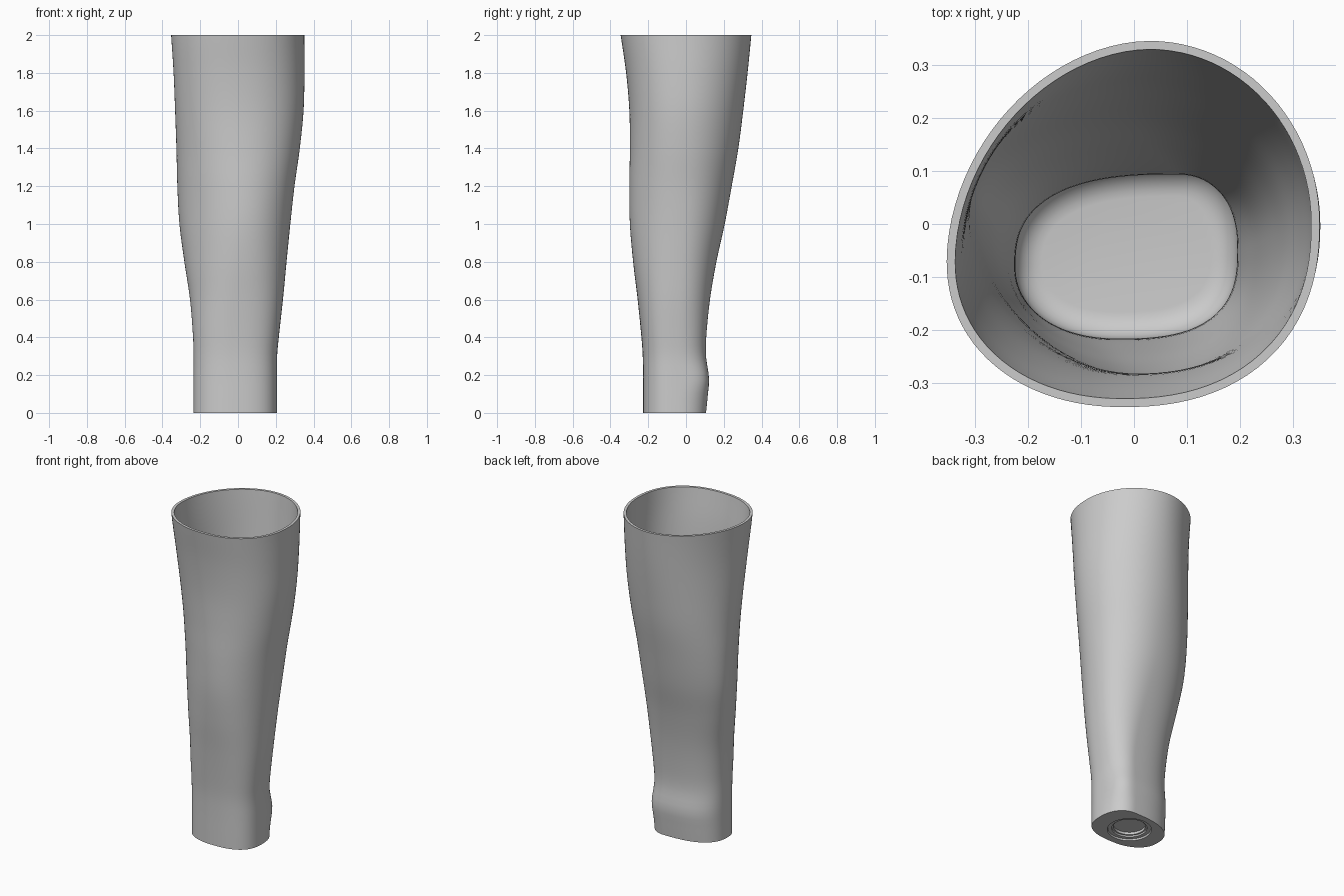
import bpy, bmesh, math
from mathutils import Vector

default_cube = bpy.data.objects.get("Cube")
if default_cube:
    bpy.data.objects.remove(default_cube)

SEGMENTS = 96
ROWS = 56
FLOOR = 0.07
FILLET = 0.05
HEIGHT = 2.0

# Silhouette of the shell: height, then left, right, front and back extents
LEVELS = [
    (0.0, -0.235, 0.206, -0.227, 0.106),
    (0.1, -0.235, 0.206, -0.227, 0.116),
    (0.18, -0.235, 0.206, -0.227, 0.122),
    (0.3, -0.235, 0.207, -0.229, 0.106),
    (0.4, -0.238, 0.216, -0.236, 0.107),
    (0.6, -0.254, 0.238, -0.256, 0.127),
    (0.8, -0.284, 0.257, -0.28, 0.161),
    (1.0, -0.31, 0.277, -0.297, 0.205),
    (1.2, -0.321, 0.299, -0.3, 0.242),
    (1.4, -0.326, 0.327, -0.297, 0.277),
    (1.6, -0.333, 0.347, -0.3, 0.303),
    (1.8, -0.341, 0.352, -0.317, 0.326),
    (2.0, -0.354, 0.351, -0.346, 0.346),
]

# Section shape at ankle, calf and rim:
# y of the left and right extremes, x of the front and back extremes,
# then fullness of the right back, left back, left front, right front corners
SHAPES = [
    (0.35, (-0.08, -0.05, -0.03, 0.08, 2.2, 2.6, 2.15, 2.7)),
    (1.1, (0.03, -0.02, 0.02, 0.0, 2.1, 2.0, 1.9, 2.1)),
    (2.0, (-0.07, 0.0, -0.02, 0.03, 2.0, 1.88, 2.13, 2.27)),
]


def shape(z):
    """Ease between the section shapes."""
    low, high = SHAPES[:2] if z < SHAPES[1][0] else SHAPES[1:]
    t = min(max((z - low[0]) / (high[0] - low[0]), 0), 1)
    t = t * t * (3 - 2 * t)
    return [p + (q - p) * t for p, q in zip(low[1], high[1])]


def extents(z):
    """Smooth interpolation of the silhouette at height z."""
    z = min(max(z, 0), HEIGHT)
    i = next(k for k in range(len(LEVELS) - 1) if z <= LEVELS[k + 1][0])
    p1, p2 = LEVELS[i], LEVELS[i + 1]
    p0, p3 = LEVELS[max(i - 1, 0)], LEVELS[min(i + 2, len(LEVELS) - 1)]
    h = p2[0] - p1[0]
    t = (z - p1[0]) / h
    out = []
    for k in range(1, 5):
        m1 = (p2[k] - p0[k]) / (p2[0] - p0[0]) * h
        m2 = (p3[k] - p1[k]) / (p3[0] - p1[0]) * h
        out.append((2*t**3 - 3*t**2 + 1) * p1[k] + (t**3 - 2*t**2 + t) * m1
                   + (3*t**2 - 2*t**3) * p2[k] + (t**3 - t**2) * m2)
    return out


def section(z, inset=0.0):
    """Closed outline made of four rounded quarters."""
    left, right, front, back = extents(z)
    left, right, front, back = left + inset, right - inset, front + inset, back - inset
    y_left, y_right, x_front, x_back, *full = shape(z)
    # ankle bump on the back corner
    full[0] += 0.6 * math.exp(-((z - 0.17) / 0.08) ** 2)
    corners = [(x_back, y_right, right, back), (x_back, y_left, left, back),
               (x_front, y_left, left, front), (x_front, y_right, right, front)]
    points = []
    for i in range(SEGMENTS):
        q = i * 4 // SEGMENTS
        a = i * math.tau / SEGMENTS
        c, s = abs(math.cos(a)), abs(math.sin(a))
        r = (c ** full[q] + s ** full[q]) ** (-1 / full[q])
        cx, cy, ex, ey = corners[q]
        points.append(Vector((cx + (ex - cx) * c * r, cy + (ey - cy) * s * r, z)))
    return points


def wall(z):
    """Wall thickness, growing toward the rim."""
    return 0.01 + 0.006 * z / HEIGHT


def circle(radius, z):
    return [Vector((-0.016 + radius * math.cos(i * math.tau / SEGMENTS),
                    -0.06 + radius * math.sin(i * math.tau / SEGMENTS), z))
            for i in range(SEGMENTS)]


# Loops run from the underside recess, up the outside, over the rim and down inside
loops = [circle(0.09, 0.035), circle(0.09, 0.02), circle(0.1, 0.02),
         circle(0.1, 0.01), circle(0.122, 0.01), circle(0.125, 0.0)]
loops += [section(HEIGHT * i / ROWS) for i in range(ROWS + 1)]
inner_low = FLOOR + FILLET
for i in range(ROWS + 1):
    z = HEIGHT + (inner_low - HEIGHT) * i / ROWS
    loops.append(section(z, wall(z)))
# rounded transition into the floor
for i in range(1, 7):
    a = i / 6 * math.pi / 2
    loops.append(section(inner_low - FILLET * math.sin(a),
                         wall(inner_low) + FILLET * (1 - math.cos(a))))

bm = bmesh.new()
rings = [[bm.verts.new(p) for p in loop] for loop in loops]
for low, high in zip(rings, rings[1:]):
    for i in range(SEGMENTS):
        j = (i + 1) % SEGMENTS
        bm.faces.new((low[i], low[j], high[j], high[i]))
bm.faces.new(rings[-1])
bm.faces.new(list(reversed(rings[0])))
bmesh.ops.recalc_face_normals(bm, faces=bm.faces)
mesh = bpy.data.meshes.new("limb_socket")
bm.to_mesh(mesh)
bm.free()

grey = bpy.data.materials.new("plain_grey")
grey.use_nodes = True
colour = (0.6, 0.6, 0.6, 1)
grey.diffuse_color = colour
grey.node_tree.nodes["Principled BSDF"].inputs["Base Color"].default_value = colour
mesh.materials.append(grey)

socket = bpy.data.objects.new("limb_socket", mesh)
bpy.context.collection.objects.link(socket)
bpy.ops.object.select_all(action='DESELECT')
socket.select_set(True)
bpy.context.view_layer.objects.active = socket
bpy.ops.object.shade_smooth_by_angle(angle=math.radians(35))
